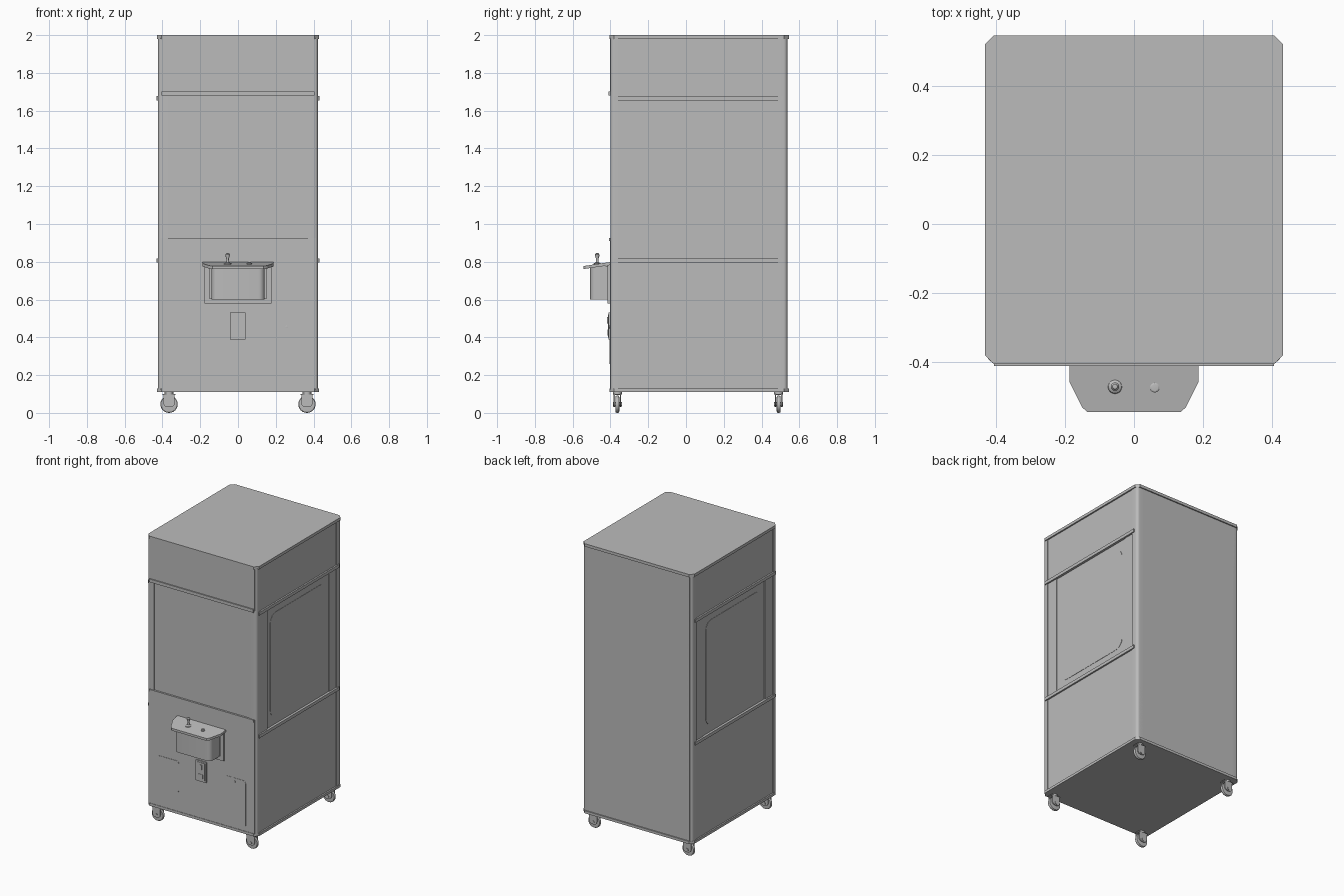
import bpy, bmesh, math
from mathutils import Matrix, Vector

cube = bpy.data.objects.get("Cube")
if cube:
    bpy.data.objects.remove(cube, do_unlink=True)

grey = bpy.data.materials.new("cabinet grey")
grey.use_nodes = True
COLOUR = (0.5, 0.5, 0.5, 1)
grey.diffuse_color = COLOUR
grey.node_tree.nodes["Principled BSDF"].inputs["Base Color"].default_value = COLOUR


def finish(name, bm, smooth=False):
    bmesh.ops.recalc_face_normals(bm, faces=bm.faces)
    mesh = bpy.data.meshes.new(name)
    bm.to_mesh(mesh)
    bm.free()
    mesh.materials.append(grey)
    ob = bpy.data.objects.new(name, mesh)
    bpy.context.collection.objects.link(ob)
    if smooth:
        bpy.ops.object.select_all(action='DESELECT')
        ob.select_set(True)
        bpy.context.view_layer.objects.active = ob
        bpy.ops.object.shade_smooth_by_angle(angle=math.radians(35))
    return ob


def box(name, x, y, z, axis=None, radius=0, segments=5, keep=None):
    """Box from ranges; edges along axis are rounded, keep picks which ones."""
    bm = bmesh.new()
    bmesh.ops.create_cube(bm, size=1)
    for v in bm.verts:
        v.co = Vector([r[0] + (r[1] - r[0]) * (c + 0.5) for r, c in zip((x, y, z), v.co)])
    if axis is not None:
        edges = []
        for e in bm.edges:
            a, b = (v.co for v in e.verts)
            if abs((a - b)[axis]) > 1e-6 and (keep is None or keep((a + b) / 2)):
                edges.append(e)
        bmesh.ops.bevel(bm, geom=edges, offset=radius, segments=segments,
                        profile=0.5, affect='EDGES')
    return finish(name, bm, axis is not None and segments > 1)


def prism(name, outline, z0, z1, slope=0):
    """Plan outline raised from z0 to z1, tilted by slope along y."""
    bm = bmesh.new()
    face = bm.faces.new([bm.verts.new((x, y, z0)) for x, y in outline])
    up = bmesh.ops.extrude_face_region(bm, geom=[face])["geom"]
    for v in up:
        if isinstance(v, bmesh.types.BMVert):
            v.co.z = z1
    for v in bm.verts:
        v.co.z += slope * (v.co.y - FRONT)
    return finish(name, bm)


def lathe(name, profile, place, steps=24):
    """Spin (radius, height) points about z, then place the result."""
    bm = bmesh.new()
    verts = [bm.verts.new((r, 0, h)) for r, h in profile]
    edges = [bm.edges.new(p) for p in zip(verts, verts[1:])]
    bmesh.ops.spin(bm, geom=verts + edges, cent=(0, 0, 0), axis=(0, 0, 1),
                   angle=math.tau, steps=steps)
    bmesh.ops.remove_doubles(bm, verts=bm.verts, dist=1e-5)
    bm.transform(place)
    return finish(name, bm, True)


FRONT, BACK, SIDE = -0.405, 0.545, 0.43
BASE, TOP = 0.11, 2.0

# Top and bottom plates with clipped corners
for name, z in (("top_plate", (TOP - 0.02, TOP)), ("bottom_plate", (BASE, BASE + 0.018))):
    box(name, (-SIDE, SIDE), (FRONT, BACK), z, 2, 0.025, 1)

# Cabinet core and back panel
box("cabinet_core", (-0.412, 0.412), (-0.388, 0.525), (BASE + 0.01, TOP - 0.01))
box("back_panel", (-0.405, 0.405), (0.5, 0.537), (BASE + 0.015, TOP - 0.015))

# Rounded corner posts
for s, side in ((-1, "right"), (1, "left")):
    for end, y in (("front", (-0.4, -0.36)), ("back", (0.487, 0.537))):
        outer = y[0] if end == "front" else y[1]
        box(f"{end}_{side}_post", sorted((s * 0.37, s * 0.424)), y, (BASE + 0.015, TOP - 0.015),
            2, 0.02, 5, lambda c: abs(c.x) > 0.4 and abs(c.y - outer) < 0.01)

# Front panels, window and trims
box("front_lower_panel", (-0.41, 0.41), (-0.402, -0.38), (BASE + 0.015, 0.925))
box("front_upper_panel", (-0.41, 0.41), (-0.402, -0.38), (1.69, TOP - 0.015))
box("front_window", (-0.37, 0.37), (-0.394, -0.38), (0.91, 1.69))
box("front_upper_trim", (-0.405, 0.405), (-0.41, -0.38), (1.68, 1.702))
box("front_lower_trim", (-0.405, 0.405), (-0.407, -0.38), (0.91, 0.926))

# Side panels, framed windows and trims
for s, side in ((-1, "right"), (1, "left")):
    def side_plate(name, out, y, z, radius=0):
        box(f"{side}_{name}", sorted((s * 0.39, s * out)), y, z, 0 if radius else None, radius)
    side_plate("lower_panel", 0.420, (-0.38, 0.487), (BASE + 0.015, 0.81))
    side_plate("upper_panel", 0.420, (-0.38, 0.487), (1.66, TOP - 0.015))
    side_plate("window_front_strip", 0.420, (-0.36, -0.275), (0.8, 1.67))
    side_plate("window_back_strip", 0.418, (0.41, 0.487), (0.8, 1.67))
    side_plate("window", 0.414, (-0.275, 0.41), (0.8, 1.67))
    side_plate("window_pane", 0.416, (-0.235, 0.375), (0.87, 1.6), 0.06)
    side_plate("upper_trim", 0.431, (-0.38, 0.51), (1.655, 1.677))
    side_plate("lower_trim", 0.431, (-0.38, 0.51), (0.795, 0.817))

# Control shelf: sloping top, box below and frame on the cabinet
half = [(0.187, FRONT + 0.01), (0.187, -0.455), (0.15, -0.53), (0.135, -0.543)]
prism("control_shelf", half + [(-x, y) for x, y in reversed(half)], 0.782, 0.798, 0.15)
box("control_box", (-0.14, 0.14), (-0.507, -0.4), (0.6, 0.778), 2, 0.03, 5,
    lambda c: c.y < -0.45)
for s in (-1, 1):
    box("control_frame_side", sorted((s * 0.15, s * 0.178)), (-0.415, -0.4), (0.58, 0.79))
box("control_frame_bottom", (-0.178, 0.178), (-0.415, -0.4), (0.58, 0.605))
box("control_frame_back", (-0.16, 0.16), (-0.407, -0.4), (0.6, 0.785))

# Joystick and button
lathe("joystick", [(0, 0), (0.021, 0), (0.019, 0.006), (0.008, 0.012), (0.006, 0.03),
                   (0.011, 0.045), (0.012, 0.053), (0.007, 0.06), (0, 0.061)],
      Matrix.Translation((-0.055, -0.47, 0.785)))
lathe("push_button", [(0, 0), (0.014, 0), (0.014, 0.006), (0.01, 0.008), (0.01, 0.011), (0, 0.012)],
      Matrix.Translation((0.06, -0.473, 0.786)))

# Coin plate with slot and return cup
box("coin_plate", (-0.043, 0.04), (-0.41, -0.4), (0.388, 0.532), 1, 0.004, 2)
box("coin_plate_inner", (-0.034, 0.031), (-0.413, -0.4), (0.398, 0.522), 1, 0.004, 2)
box("coin_slot", (-0.012, 0.009), (-0.417, -0.4), (0.472, 0.508), 1, 0.004, 2)
box("coin_return", (-0.02, 0.017), (-0.416, -0.4), (0.41, 0.442), 1, 0.004, 2)

# Prize door and service door
box("prize_door", (-0.343, -0.175), (-0.4045, -0.4), (0.26, 0.48), 1, 0.02)
box("service_door", (0.172, 0.342), (-0.4035, -0.4), (0.148, 0.48), 1, 0.02)
lathe("service_lock", [(0, 0), (0.007, 0), (0.007, 0.005), (0, 0.006)],
      Matrix.Translation((0.257, -0.402, 0.455)) @ Matrix.Rotation(math.pi / 2, 4, 'X'), 12)

# Casters: wheel, fork cheeks, hub and swivel
WHEEL = [(0, -0.01), (0.035, -0.01), (0.043, -0.009), (0.046, -0.004),
         (0.046, 0.004), (0.043, 0.009), (0.035, 0.01), (0, 0.01)]
for x in (-0.365, 0.365):
    for y in (-0.363, 0.49):
        turn = Matrix.Translation((x, y, 0.046)) @ Matrix.Rotation(math.pi / 2, 4, 'X')
        lathe("caster_wheel", WHEEL, turn)
        lathe("caster_hub", [(0, -0.024), (0.011, -0.024), (0.011, 0.024), (0, 0.024)], turn, 12)
        for s in (-1, 1):
            box("caster_fork", (x - 0.03, x + 0.03), sorted((y + s * 0.014, y + s * 0.02)),
                (0.03, 0.1), 1, 0.022, 4, lambda c: c.z < 0.06)
        box("caster_fork_top", (x - 0.035, x + 0.035), (y - 0.02, y + 0.02), (0.094, 0.1))
        lathe("caster_swivel", [(0, 0.098), (0.024, 0.098), (0.024, BASE + 0.002), (0, BASE + 0.002)],
              Matrix.Translation((x, y, 0)), 16)
